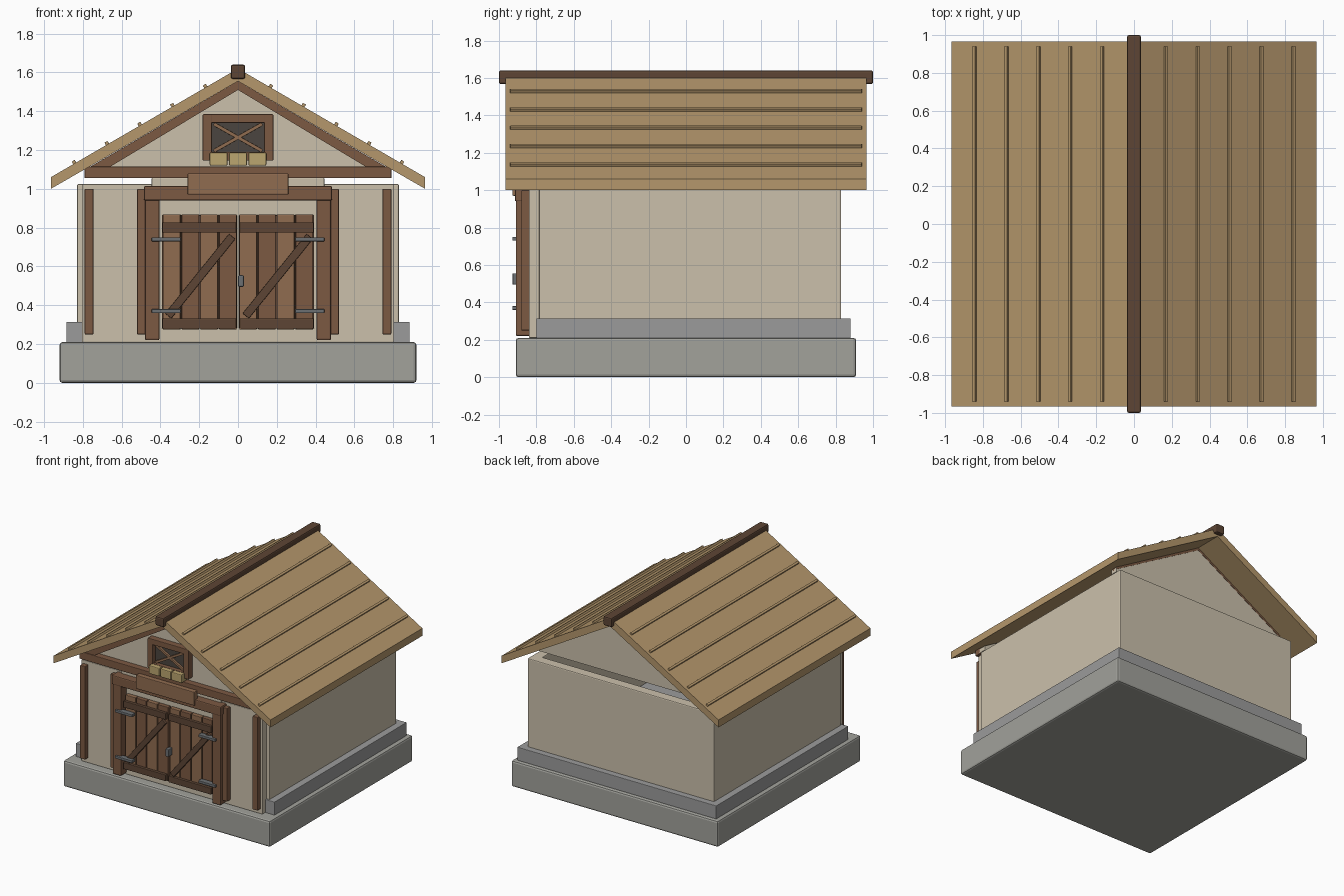
import bpy, bmesh, math
from mathutils import Matrix

if "Cube" in bpy.data.objects:
    bpy.data.objects.remove(bpy.data.objects["Cube"])

COLORS = {
    "stone": (0.36, 0.36, 0.33), "stone_light": (0.33, 0.33, 0.33),
    "plaster": (0.60, 0.53, 0.41), "roof": (0.46, 0.31, 0.15),
    "timber": (0.20, 0.10, 0.055), "dark": (0.11, 0.06, 0.035),
    "plank": (0.28, 0.15, 0.08), "iron": (0.15, 0.16, 0.17),
    "glass": (0.07, 0.06, 0.05), "hay": (0.50, 0.38, 0.16),
}
MATS = {}
for key, c in COLORS.items():
    MATS[key] = bpy.data.materials.new(key)
    MATS[key].diffuse_color = (*c, 1)


def finish(name, bm, mat, bevel=0):
    bmesh.ops.recalc_face_normals(bm, faces=bm.faces)
    me = bpy.data.meshes.new(name)
    bm.to_mesh(me)
    bm.free()
    me.materials.append(MATS[mat])
    ob = bpy.data.objects.new(name, me)
    bpy.context.collection.objects.link(ob)
    if bevel:
        m = ob.modifiers.new("bevel", "BEVEL")
        m.width, m.segments = bevel, 2
    return ob


def box(name, x, y, z, mat, bevel=0.004, tilt=0):
    """Box from (min, max) ranges, optionally turned about its own y axis."""
    bm = bmesh.new()
    bmesh.ops.create_cube(bm, size=1)
    size = [r[1] - r[0] for r in (x, y, z)]
    mid = [(r[1] + r[0]) / 2 for r in (x, y, z)]
    bm.transform(Matrix.Translation(mid) @ Matrix.Rotation(tilt, 4, "Y")
                 @ Matrix.Diagonal((*size, 1)))
    return finish(name, bm, mat, bevel)


def prism(name, profile, y, mat):
    """Extrude an x-z profile along y."""
    bm = bmesh.new()
    f = bm.faces.new([bm.verts.new((px, y[0], pz)) for px, pz in profile])
    ext = bmesh.ops.extrude_face_region(bm, geom=[f])["geom"]
    bmesh.ops.translate(bm, vec=(0, y[1] - y[0], 0),
                        verts=[v for v in ext if isinstance(v, bmesh.types.BMVert)])
    return finish(name, bm, mat)


def bar(name, a, b, width, y, mat, bevel=0.004):
    """Straight board between two x-z points."""
    mx, mz = (a[0] + b[0]) / 2, (a[1] + b[1]) / 2
    dx, dz = b[0] - a[0], b[1] - a[1]
    h = math.hypot(dx, dz) / 2
    return box(name, (mx - h, mx + h), y, (mz - width / 2, mz + width / 2),
               mat, bevel, -math.atan2(dz, dx))


def span(s, a, b):
    return tuple(sorted((s * a, s * b)))


# Stone foundation
box("foundation", (-.92, .92), (-.91, .91), (0, .21), "stone", .015)
box("plinth", (-.885, .885), (-.80, .88), (.205, .315), "stone_light", .004)

# Walls, open at the top
box("front_wall", (-.805, .805), (-.84, -.775), (.21, 1.025), "plaster")
box("back_wall", (-.83, .83), (.75, .83), (.21, 1.025), "plaster", .008)
for s, side in ((-1, "left"), (1, "right")):
    box(side + "_wall", span(s, .75, .83), (-.785, .815), (.21, 1.025), "plaster", .008)

# Gable panels
tri = [(-.79, 1.06), (.79, 1.06), (.79, 1.095), (0, 1.555), (-.79, 1.095)]
prism("front_gable", tri, (-.84, -.78), "plaster")
prism("back_gable", tri, (.68, .74), "plaster")
box("gable_beam", (-.79, .79), (-.89, -.835), (1.055, 1.115), "timber")
box("door_header_panel", (-.445, .445), (-.85, -.80), (1.01, 1.057), "plaster")

SLOPE = .58
for s, side in ((-1, "left"), (1, "right")):
    # Roof slab with plumb-cut eave, battens and gable rake boards
    prism(side + "_roof", [(0, 1.62), (s * .965, 1.06), (s * .965, 1.0), (0, 1.555)],
          (-.965, .965), "roof")
    for i in range(5):
        x = .168 + .169 * i
        z = 1.622 - SLOPE * x
        box(f"{side}_roof_batten_{i}", (s * x - .009, s * x + .009), (-.94, .94),
            (z - .008, z + .014), "roof", .002, s * math.atan(SLOPE))
    rake = [(0, 1.555), (s * .79, 1.098), (s * .79, 1.055), (s * .745, 1.062), (0, 1.51)]
    prism(side + "_front_rake", rake, (-.885, -.83), "timber")
    prism(side + "_back_rake", [(0, 1.555), (s * .79, 1.098), (s * .79, 1.08), (0, 1.535)],
          (.70, .742), "timber")

    # Wall trims and door posts
    box(side + "_corner_trim", span(s, .745, .79), (-.88, -.83), (.25, 1.0), "timber")
    box(side + "_door_trim", span(s, .475, .52), (-.88, -.83), (.25, 1.0), "timber")
    box(side + "_door_post", span(s, .405, .48), (-.91, -.83), (.22, 1.0), "timber", .008)

    # Door leaf: planks, rails and hinges
    for i in range(4):
        a = .007 + .0965 * i
        box(f"{side}_door_plank_{i}", span(s, a, a + .09), (-.88, -.845), (.275, .868),
            "plank" if (i + (s > 0)) % 2 else "timber")
    box(side + "_door_backing", span(s, .006, .392), (-.86, -.838), (.28, .865), "dark")
    for z in (.28, .775):
        box(f"{side}_door_rail", span(s, .012, .39), (-.902, -.87), (z, z + .052), "dark")
    for z in (.37, .74):
        box(f"{side}_hinge", span(s, .295, .445), (-.928, -.885), (z - .01, z + .01),
            "iron", .003)

# Diagonal door braces, both leaning the same way
for x in (-.36, .04):
    bar("door_brace", (x, .345), (x + .33, .755), .042, (-.9, -.87), "dark")
box("door_handle", (0, .03), (-.928, -.875), (.495, .555), "iron", .006)

# Lintel and blank sign
box("door_lintel", (-.485, .485), (-.915, -.83), (.94, 1.015), "timber", .008)
box("sign_board", (-.26, .26), (-.928, -.88), (.97, 1.08), "plank", .005)

# Loft window with crossed bars and hay bales
box("window_panel", (-.14, .14), (-.855, -.835), (1.18, 1.35), "glass", 0)
for s in (-1, 1):
    box("window_jamb", span(s, .135, .182), (-.89, -.835), (1.145, 1.385), "timber")
    bar("window_cross_bar", (-.125, 1.265 - s * .07), (.125, 1.265 + s * .07), .018,
        (-.872, -.85), "plank", .002)
for z in (1.145, 1.34):
    box("window_rail", (-.18, .18), (-.889, -.835), (z, z + .045), "timber")
for i in (-1, 0, 1):
    box(f"hay_bale_{i + 2}", (i * .1 - .046, i * .1 + .046), (-.925, -.85),
        (1.12, 1.187), "hay", .006)

# Ridge beam
box("ridge_beam", (-.037, .037), (-1, 1), (1.567, 1.64), "dark", .01)

for m in bpy.data.materials:
    if m.users and not m.is_grease_pencil:
        m.use_nodes = True
        m.node_tree.nodes["Principled BSDF"].inputs["Base Color"].default_value = m.diffuse_color
